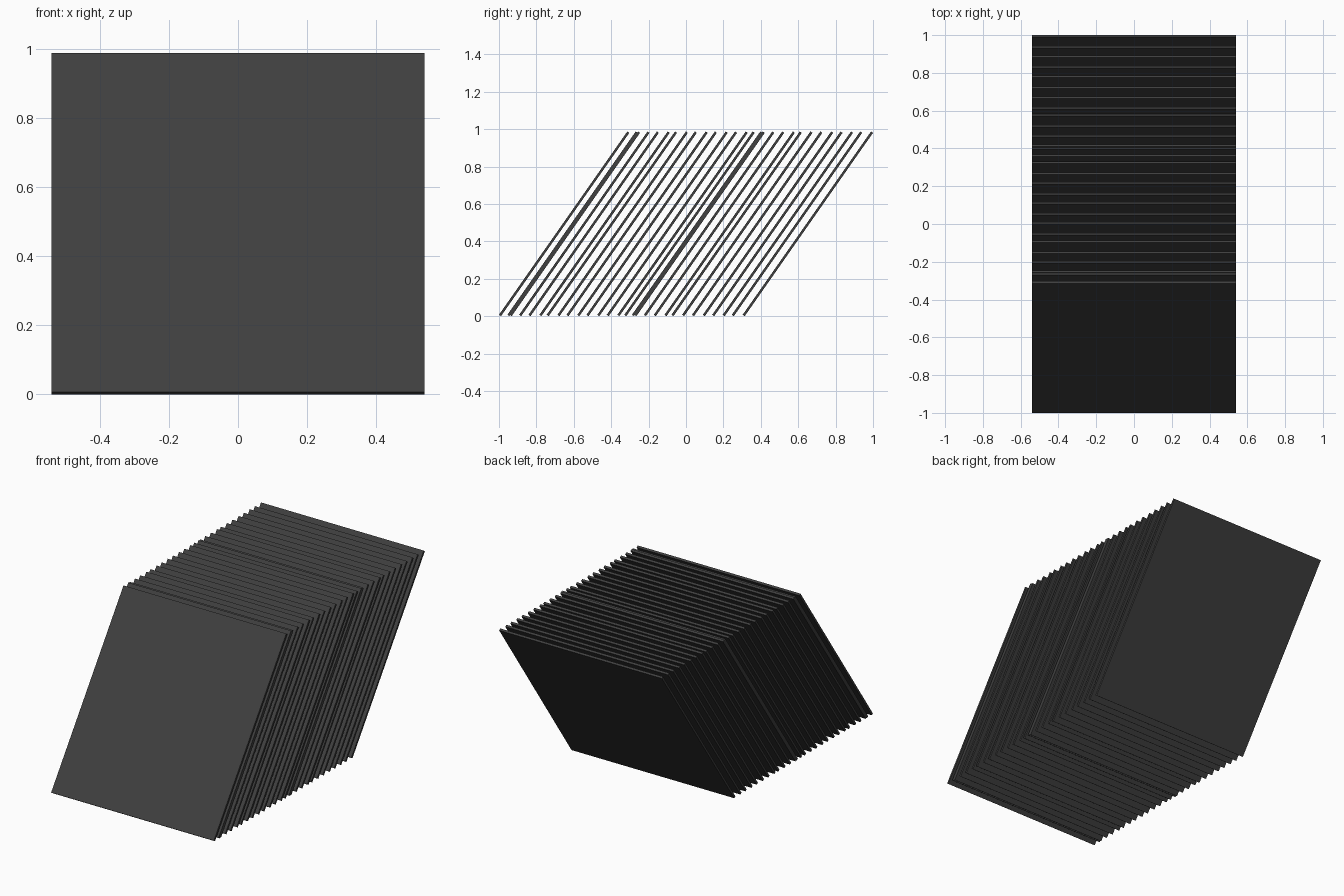
import bpy
from math import radians

if "Cube" in bpy.data.objects:
    bpy.data.objects.remove(bpy.data.objects["Cube"])

TILT = radians(35)                    # every panel leans back by this angle
WIDTH, THICK, LENGTH = 1.08, 0.013, 1.1965
HEIGHT = 0.988
HALF_DEPTH = 0.3485                   # half of a leaning panel's depth in y

# rear top edge of each panel, front to back
rear_edges = [-0.303, -0.258, -0.246, -0.195, -0.145, -0.087, -0.048, 0.010,
              0.058, 0.116, 0.165, 0.223, 0.273, 0.330, 0.367, 0.408, 0.421,
              0.472, 0.525, 0.582, 0.619, 0.676, 0.729, 0.787, 0.837, 0.893,
              0.942, 1.0]


def add_panel(index, y):
    bpy.ops.mesh.primitive_cube_add(size=1, location=(0, y, HEIGHT / 2))
    panel = bpy.context.object
    panel.name = f"slanted_panel_{index:02d}"
    panel.scale = (WIDTH, THICK, LENGTH)
    panel.rotation_euler.x = -TILT
    # dark charcoal finish
    panel.data.materials.append(charcoal)


charcoal = bpy.data.materials.new("charcoal")
charcoal.diffuse_color = (0.05, 0.05, 0.05, 1)
charcoal.use_nodes = True
charcoal.node_tree.nodes["Principled BSDF"].inputs["Base Color"].default_value = charcoal.diffuse_color

for i, edge in enumerate(rear_edges):
    add_panel(i, edge - HALF_DEPTH)
